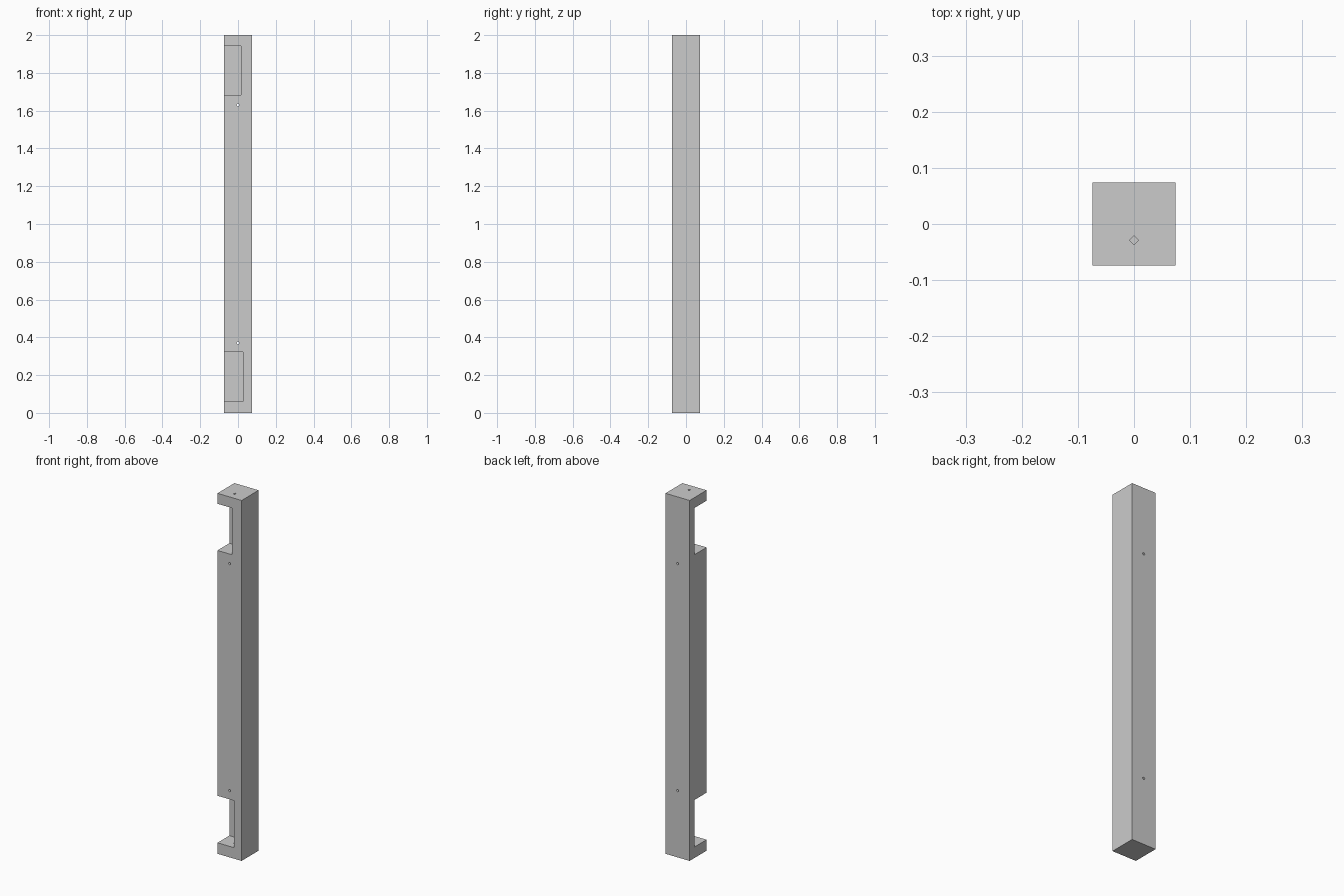
import bpy
import math

if "Cube" in bpy.data.objects:
    bpy.data.objects.remove(bpy.data.objects["Cube"])

H = 0.0742          # half width of the post

grey = bpy.data.materials.new("plain_grey")
grey.diffuse_color = (0.6, 0.6, 0.6, 1)
grey.use_nodes = True
grey.node_tree.nodes["Principled BSDF"].inputs["Base Color"].default_value = grey.diffuse_color


def box(name, lo, hi):
    bpy.ops.mesh.primitive_cube_add(size=1, location=[(a + b) / 2 for a, b in zip(lo, hi)])
    ob = bpy.context.object
    ob.name = name
    ob.scale = [b - a for a, b in zip(lo, hi)]
    bpy.ops.object.transform_apply(location=True, rotation=True, scale=True)
    return ob


def drill(name, loc, depth, rot=(0, 0, 0)):
    # four-sided pin hole, diamond in section
    bpy.ops.mesh.primitive_cylinder_add(vertices=4, radius=0.008, depth=depth,
                                        location=loc, rotation=rot)
    ob = bpy.context.object
    ob.name = name
    return ob


# Square post
post = box("post", (-H, -H, 0), (H, H, 2))
post.data.materials.append(grey)

# Corner notches near both ends, open to the front and left
cutters = [
    box("upper_notch", (-0.2, -0.2, 1.683), (0.016, 0.03, 1.942)),
    box("lower_notch", (-0.2, -0.2, 0.061), (0.027, 0.03, 0.322)),
]

# Bolt holes running from front to back
for z in (0.37, 1.63):
    cutters.append(drill("bolt_hole", (0, 0, z), 0.4, (math.pi / 2, 0, 0)))

# Pivot holes: through the top cap, and blind in the lower notch floor
cutters.append(drill("top_pivot_hole", (0, -0.029, 1.96), 0.12))
cutters.append(drill("bottom_pivot_hole", (0, -0.029, 0.08), 0.10))

for c in cutters:
    c.data.materials.append(grey)
    bpy.context.view_layer.objects.active = post
    m = post.modifiers.new("cut", 'BOOLEAN')
    m.operation = 'DIFFERENCE'
    m.solver = 'EXACT'
    m.object = c
    bpy.ops.object.modifier_apply(modifier=m.name)
    bpy.data.objects.remove(c, do_unlink=True)
